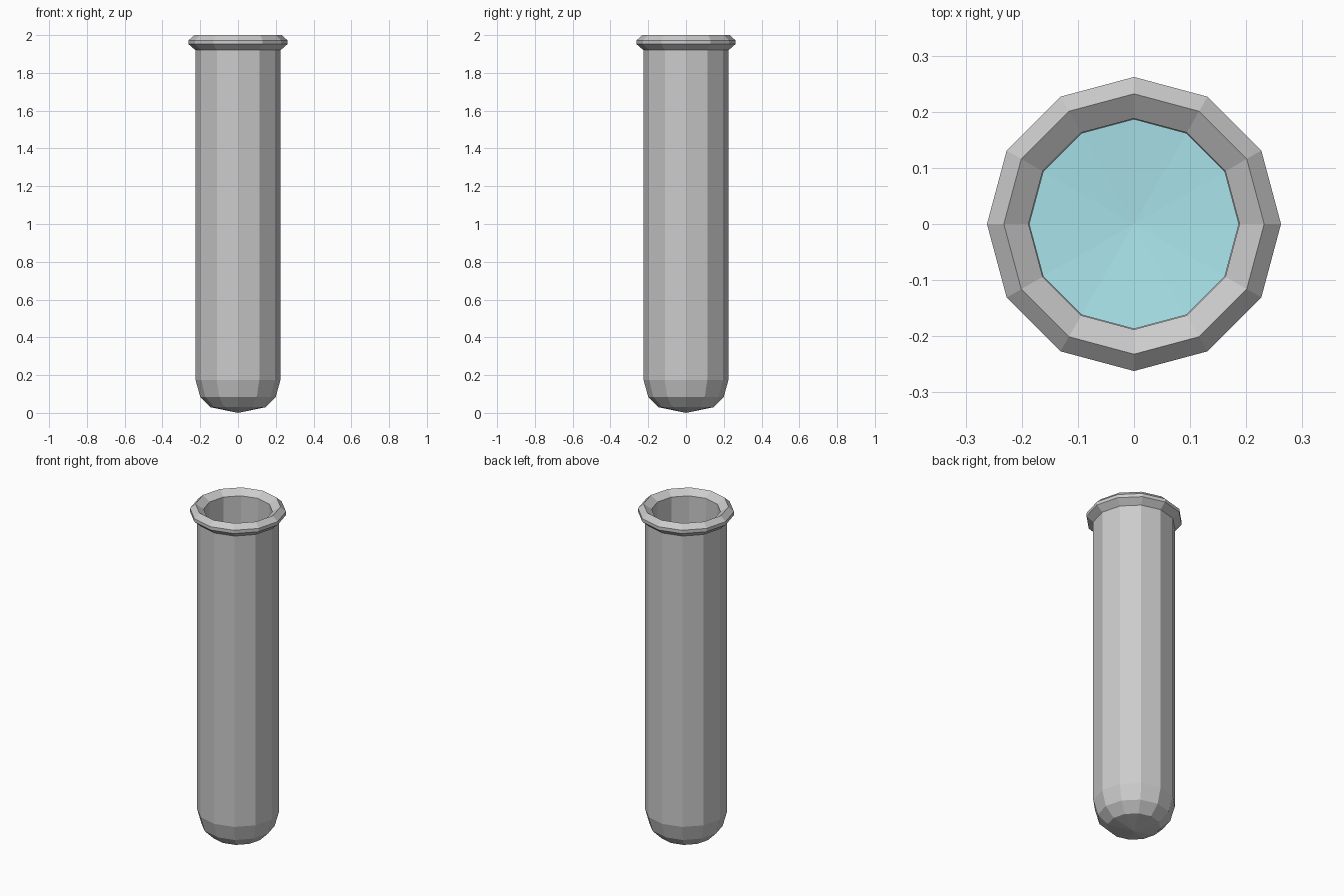
import bpy, bmesh
from math import sin, cos, tau

if "Cube" in bpy.data.objects:
    bpy.data.objects.remove(bpy.data.objects["Cube"])

SIDES = 12


def lathe(name, profile):
    """Revolve an (r, z) profile into a flat-shaded mesh; r = 0 makes a pole."""
    bm = bmesh.new()
    rings = []
    for r, z in profile:
        count = SIDES if r else 1
        rings.append([bm.verts.new((r * cos(tau * i / SIDES), r * sin(tau * i / SIDES), z))
                      for i in range(count)])
    for a, b in zip(rings, rings[1:]):
        for i in range(SIDES):
            j = (i + 1) % SIDES
            corners = [a[i % len(a)], a[j % len(a)], b[j % len(b)], b[i % len(b)]]
            bm.faces.new(list(dict.fromkeys(corners)))
    bmesh.ops.recalc_face_normals(bm, faces=bm.faces)
    mesh = bpy.data.meshes.new(name)
    bm.to_mesh(mesh)
    bm.free()
    obj = bpy.data.objects.new(name, mesh)
    bpy.context.collection.objects.link(obj)
    return obj


# Tube: rounded bottom, straight wall, flared lip, then the inner wall back down
lathe("tube", [
    (0, 0), (0.145, 0.03), (0.2, 0.085), (0.225, 0.175),
    (0.225, 1.92), (0.262, 1.952), (0.262, 1.972), (0.232, 2.0),
    (0.188, 1.97), (0.188, 0.18), (0.168, 0.11), (0.12, 0.065), (0, 0.04),
])

# Liquid: fills the lower part, with a slightly dished surface
liquid = lathe("liquid", [
    (0, 0.043), (0.119, 0.068), (0.167, 0.112), (0.187, 0.182),
    (0.187, 1.12), (0, 1.105),
])
mat = bpy.data.materials.new("liquid_blue")
mat.diffuse_color = (0.4, 0.78, 0.84, 1)
mat.use_nodes = True
mat.node_tree.nodes["Principled BSDF"].inputs["Base Color"].default_value = mat.diffuse_color
liquid.data.materials.append(mat)
